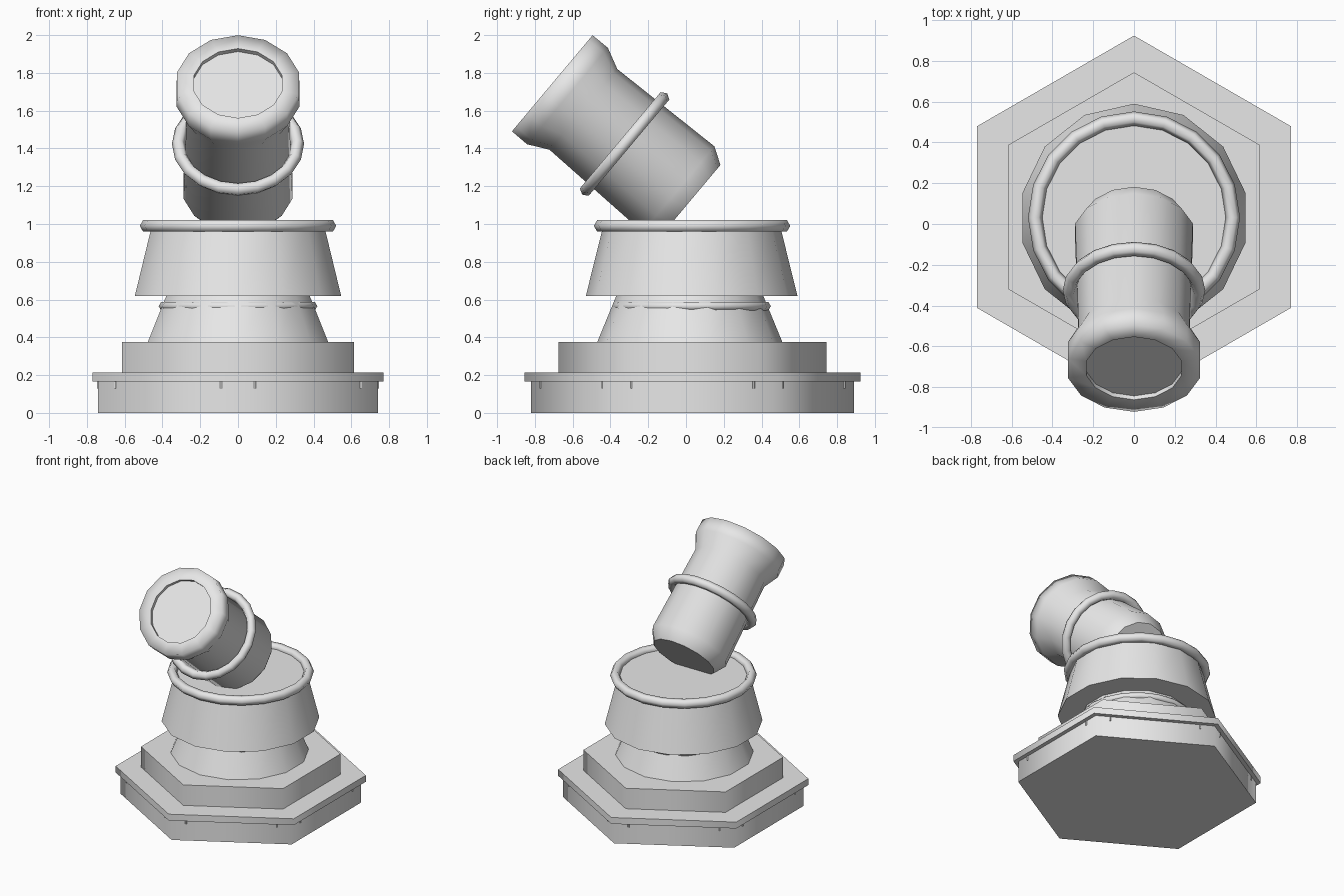
import bpy, bmesh
from math import radians, sin, cos, pi
from mathutils import Matrix, Vector

cube = bpy.data.objects.get("Cube")
if cube:
    bpy.data.objects.remove(cube, do_unlink=True)

grey = bpy.data.materials.new("light_grey")
grey.use_nodes = True
grey.diffuse_color = (0.8, 0.8, 0.8, 1)
grey.node_tree.nodes["Principled BSDF"].inputs["Base Color"].default_value = (0.8, 0.8, 0.8, 1)

CENTRE_Y = 0.034
TILT = Matrix.Rotation(radians(50), 4, 'X')
MOUTH = Matrix.Translation((0, -0.708, 1.745)) @ TILT


def lathe(name, profile, sides, matrix, limit=65, soft_ring=None):
    """Closed solid turned around local z; profile is (radius, height) from bottom to top."""
    bm = bmesh.new()
    rings = []
    for r, z in profile:
        angles = [pi / 2 + 2 * pi * k / sides for k in range(sides)]
        rings.append([bm.verts.new((r * cos(a), r * sin(a), z)) for a in angles])
    for low, high in zip(rings, rings[1:]):
        for k in range(sides):
            n = (k + 1) % sides
            bm.faces.new((low[k], low[n], high[n], high[k]))
    bm.faces.new(rings[0][::-1])
    bm.faces.new(rings[-1])
    bm.normal_update()
    soft = set(rings[soft_ring]) if soft_ring is not None else set()
    for f in bm.faces:
        f.smooth = True
    for e in bm.edges:
        e.smooth = e.calc_face_angle(0) < radians(limit) or set(e.verts) <= soft
    mesh = bpy.data.meshes.new(name)
    bm.to_mesh(mesh)
    bm.free()
    mesh.materials.append(grey)
    obj = bpy.data.objects.new(name, mesh)
    obj.matrix_world = matrix
    bpy.context.collection.objects.link(obj)
    return obj


def ring(name, radius, thickness, matrix):
    bpy.ops.mesh.primitive_torus_add(major_radius=radius, minor_radius=thickness,
                                     major_segments=20, minor_segments=6)
    obj = bpy.context.object
    obj.name = name
    obj.matrix_world = matrix
    obj.data.materials.append(grey)
    bpy.ops.object.shade_smooth()


def at(z=0, y=CENTRE_Y):
    return Matrix.Translation((0, y, z))


# Stepped hexagonal base
lathe("base_block", [(0.855, 0), (0.855, 0.165)], 6, at())
lathe("base_ledge", [(0.89, 0.165), (0.89, 0.215)], 6, at())
lathe("base_step", [(0.71, 0.215), (0.71, 0.375)], 6, at())

# Small pegs under the ledge, two near the ends of each side
for i in range(6):
    a, b = (Vector((cos(t), sin(t), 0)) * 0.855
            for t in (pi / 2 + i * pi / 3, pi / 2 + (i + 1) * pi / 3))
    for f in (0.12, 0.88):
        lathe("ledge_peg", [(0.006, 0.13), (0.006, 0.165)], 6,
              at() @ Matrix.Translation(a.lerp(b, f)))

# Pedestal and turret drum
lathe("pedestal", [(0.49, 0.375), (0.385, 0.63)], 14, at(y=0.02))
ring("pedestal_ring", 0.395, 0.025, at(0.565, 0.029))
lathe("turret_drum", [(0.56, 0.62), (0.468, 0.99)], 14, at(y=0.03))
ring("turret_ring", 0.485, 0.035, at(0.99, 0.032))

# Tilted barrel with a flared lip and shallow sunken mouth
lathe("barrel",
      [(0.241, -0.96), (0.296, -0.872), (0.279, -0.215), (0.333, -0.105),
       (0.332, 0), (0.24, 0), (0.24, -0.025)],
      14, MOUTH, limit=50, soft_ring=4)
ring("barrel_ring", 0.315, 0.035, MOUTH @ Matrix.Translation((0, 0, -0.5)))
